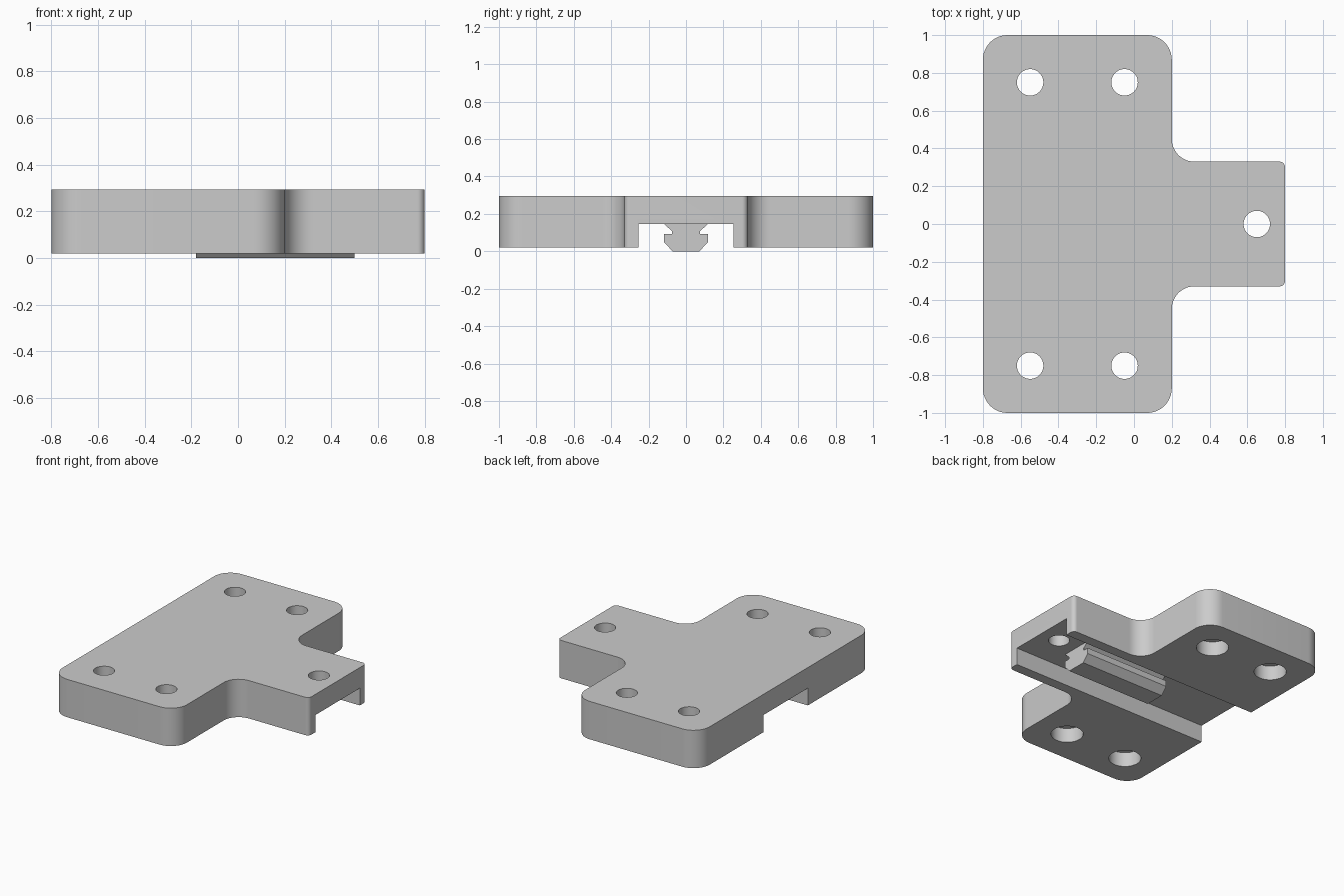
import bpy, bmesh, math
from mathutils import Vector

cube = bpy.data.objects.get("Cube")
if cube:
    bpy.data.objects.remove(cube, do_unlink=True)

grey = bpy.data.materials.new("plain_grey")
grey.use_nodes = True
colour = (0.6, 0.6, 0.6, 1)
grey.diffuse_color = colour
grey.node_tree.nodes["Principled BSDF"].inputs["Base Color"].default_value = colour

BOTTOM, TOP, CHANNEL_TOP = 0.02, 0.295, 0.145


def prism(name, ring, shift):
    """Extrude a closed ring of points along shift."""
    bm = bmesh.new()
    face = bm.faces.new([bm.verts.new(p) for p in ring])
    result = bmesh.ops.extrude_face_region(bm, geom=[face])
    verts = [g for g in result["geom"] if isinstance(g, bmesh.types.BMVert)]
    bmesh.ops.translate(bm, verts=verts, vec=shift)
    bmesh.ops.recalc_face_normals(bm, faces=bm.faces)
    mesh = bpy.data.meshes.new(name)
    bm.to_mesh(mesh)
    bm.free()
    obj = bpy.data.objects.new(name, mesh)
    bpy.context.collection.objects.link(obj)
    mesh.materials.append(grey)
    return obj


def rounded(corners, steps=12):
    """Replace each (x, y, radius) right-angle corner with an arc."""
    points = []
    for i, (x, y, r) in enumerate(corners):
        p = Vector((x, y))
        to_prev = (Vector(corners[i - 1][:2]) - p).normalized()
        to_next = (Vector(corners[(i + 1) % len(corners)][:2]) - p).normalized()
        centre = p + (to_prev + to_next) * r
        for k in range(steps + 1):
            a = math.pi / 2 * k / steps
            points.append(centre - to_next * r * math.cos(a) - to_prev * r * math.sin(a))
    return points


def cut(target, cutter):
    mod = target.modifiers.new("cut", "BOOLEAN")
    mod.operation, mod.solver, mod.object = "DIFFERENCE", "EXACT", cutter
    bpy.context.view_layer.objects.active = target
    bpy.ops.object.modifier_apply(modifier=mod.name)
    bpy.data.objects.remove(cutter, do_unlink=True)


def drill(target, x, y, radius, z0, z1, sides=48):
    ring = [(x + radius * math.cos(math.tau * k / sides),
             y + radius * math.sin(math.tau * k / sides), z0) for k in range(sides)]
    cut(target, prism("drill", ring, (0, 0, z1 - z0)))


# T-shaped plate with rounded corners
half = [(0.8, 0.33, 0.03), (0.2, 0.33, 0.12), (0.2, 1, 0.13), (-0.8, 1, 0.13)]
corners = half + [(x, -y, r) for x, y, r in reversed(half)]
plate = prism("mounting_plate", [(p.x, p.y, BOTTOM) for p in rounded(corners)],
              (0, 0, TOP - BOTTOM))

# Channel along the underside
w = 0.255
cut(plate, prism("channel", [(-1, -w, -0.1), (-1, w, -0.1), (-1, w, CHANNEL_TOP),
                             (-1, -w, CHANNEL_TOP)], (2, 0, 0)))

# Four counterbored corner holes and one plain tab hole
for x in (-0.55, -0.05):
    for y in (-0.75, 0.75):
        drill(plate, x, y, 0.07, -0.1, 0.4)
        drill(plate, x, y, 0.107, -0.1, BOTTOM + 0.105)
drill(plate, 0.65, 0, 0.07, -0.1, 0.4)

# Slot rail hanging in the channel
side = [(0.072, 0), (0.118, 0.05), (0.118, 0.093), (0.075, 0.093),
        (0.075, 0.107), (0.115, CHANNEL_TOP)]
profile = side + [(-y, z) for y, z in reversed(side)]
rail = prism("slot_rail", [(-0.18, y, z) for y, z in profile], (0.68, 0, 0))

for obj in (plate, rail):
    bpy.ops.object.select_all(action="DESELECT")
    obj.select_set(True)
    bpy.context.view_layer.objects.active = obj
    bpy.ops.object.shade_smooth_by_angle(angle=math.radians(30))
